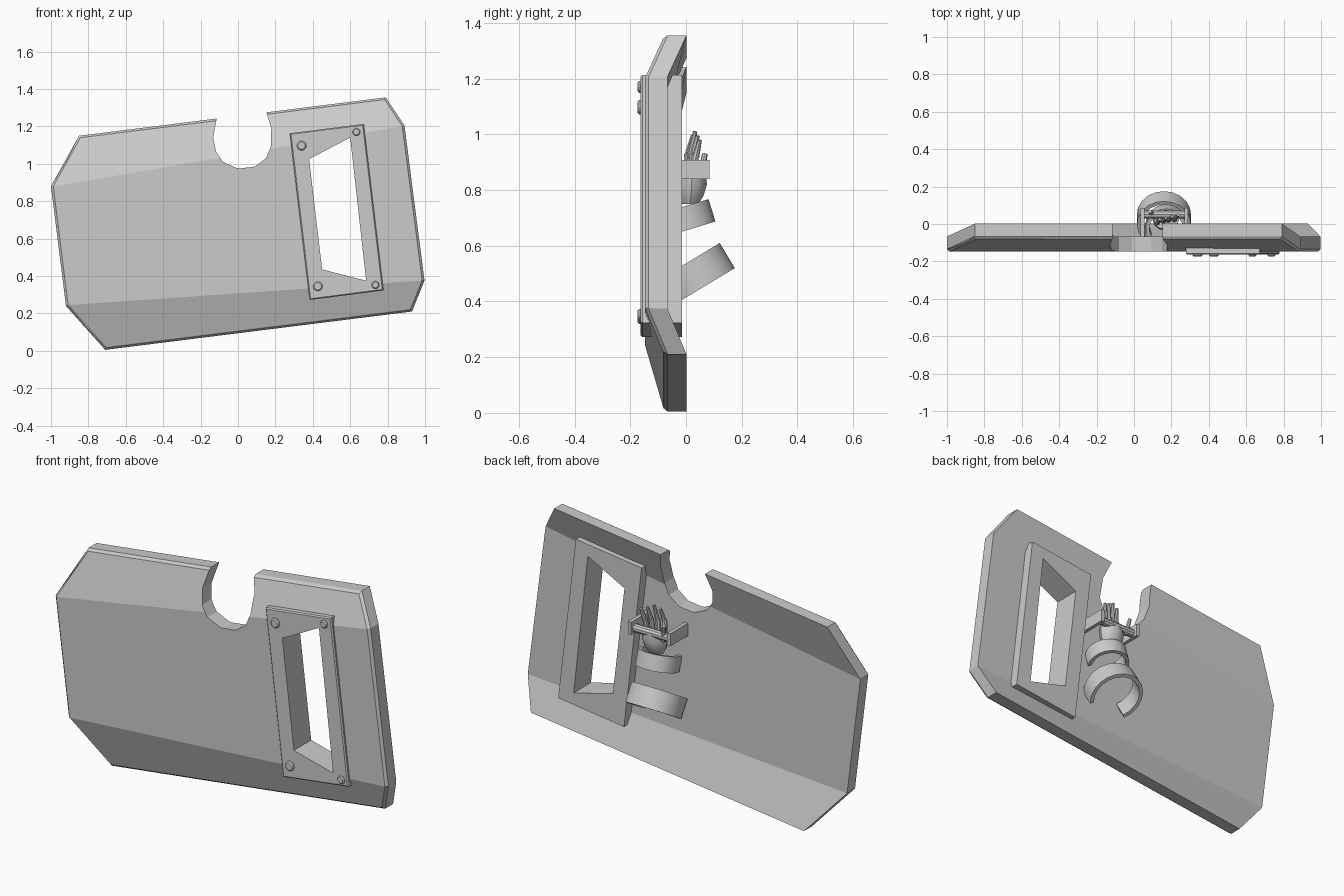
import bpy, bmesh
from math import sin, cos, radians, pi
from mathutils import Vector, Matrix

if "Cube" in bpy.data.objects:
    bpy.data.objects.remove(bpy.data.objects["Cube"])


def finish(name, bm, smooth=False):
    bmesh.ops.recalc_face_normals(bm, faces=bm.faces)
    me = bpy.data.meshes.new(name)
    bm.to_mesh(me)
    bm.free()
    ob = bpy.data.objects.new(name, me)
    bpy.context.collection.objects.link(ob)
    if smooth:
        bpy.ops.object.select_all(action='DESELECT')
        bpy.context.view_layer.objects.active = ob
        ob.select_set(True)
        bpy.ops.object.shade_smooth_by_angle(angle=radians(35))
    return ob


def prism(name, pts, y0, y1, bevel=0):
    """Outline in x,z extruded along y, optional bevel of the front rim."""
    bm = bmesh.new()
    a = [bm.verts.new((x, y0, z)) for x, z in pts]
    b = [bm.verts.new((x, y1, z)) for x, z in pts]
    f = bm.faces.new(a)
    bm.faces.new(b)
    n = len(pts)
    for i in range(n):
        bm.faces.new((a[i], a[(i + 1) % n], b[(i + 1) % n], b[i]))
    if bevel:
        bmesh.ops.bevel(bm, geom=list(f.edges), offset=bevel, segments=1, affect='EDGES')
    return finish(name, bm)


def cut(ob, cutter):
    m = ob.modifiers.new("cut", 'BOOLEAN')
    m.operation, m.solver, m.object = 'DIFFERENCE', 'EXACT', cutter
    bpy.context.view_layer.objects.active = ob
    bpy.ops.object.modifier_apply(modifier=m.name)


def tube(bm, p, q, r1, r2, seg=8):
    p, q = Vector(p), Vector(q)
    rot = (q - p).to_track_quat('Z', 'Y').to_matrix().to_4x4()
    bmesh.ops.create_cone(bm, cap_ends=True, segments=seg, radius1=r1, radius2=r2,
                          depth=(q - p).length, matrix=Matrix.Translation((p + q) / 2) @ rot)


# Shield plate: flat middle with top and bottom bands folded back
rows = [((-0.85, 1.15), (0.79, 1.355), -0.078), ((-1, 0.88), (0.89, 1.205), -0.147),
        ((-0.92, 0.24), (0.997, 0.375), -0.147), ((-0.71, 0.005), (0.93, 0.21), -0.078)]
bm = bmesh.new()
front = [[bm.verts.new((x, y, z)) for x, z in (l, r)] for l, r, y in rows]
back = [[bm.verts.new((x, y + 0.08, z)) for x, z in (l, r)] for l, r, y in rows]
for g in (front, back):
    for i in range(3):
        bm.faces.new((g[i][0], g[i][1], g[i + 1][1], g[i + 1][0]))
loop = [(0, 0), (0, 1), (1, 1), (2, 1), (3, 1), (3, 0), (2, 0), (1, 0)]
rim = []
for (i, j), (k, l) in zip(loop, loop[1:] + loop[:1]):
    bm.faces.new((front[i][j], front[k][l], back[k][l], back[i][j]))
    rim.append(bm.edges.get((front[i][j], front[k][l])))
bmesh.ops.bevel(bm, geom=rim, offset=0.012, segments=1, affect='EDGES')
plate = finish("shield_plate", bm)

# Rounded notch in the top edge
notch = prism("notch_cutter", [(-0.13, 1.5), (-0.115, 1.235), (-0.133, 1.14), (-0.118, 1.065),
                               (-0.08, 1.01), (-0.01, 0.978), (0.01, 0.975), (0.09, 0.985),
                               (0.15, 1.03), (0.175, 1.09), (0.178, 1.19), (0.15, 1.28),
                               (0.15, 1.5)], -0.4, 0.4)
# Viewing window and its frame
opening = [(0.38, 1.025), (0.6, 1.14), (0.685, 0.375), (0.45, 0.435)]
wide = [(0.53 + (x - 0.53) * 1.1, 0.75 + (z - 0.75) * 1.05) for x, z in opening]
slot = prism("slot_cutter", wide, -0.4, 0.4)
window = prism("window_cutter", opening, -0.4, 0.4)
frame = prism("window_frame", [(0.277, 1.163), (0.672, 1.213), (0.778, 0.323), (0.383, 0.272)],
              -0.163, -0.015, 0.006)
cut(plate, notch)
cut(plate, slot)
cut(frame, window)
for c in (notch, slot, window):
    bpy.data.objects.remove(c)

# Frame bolts
for i, (x, z, r) in enumerate([(0.34, 1.097, 0.026), (0.633, 1.17, 0.021),
                               (0.427, 0.345, 0.026), (0.735, 0.352, 0.021)]):
    bm = bmesh.new()
    tube(bm, (x, -0.155, z), (x, -0.168, z), r, r, 12)
    tube(bm, (x, -0.168, z), (x, -0.174, z), r, r * 0.75, 12)
    finish(f"bolt_{i + 1}", bm)


# Forearm straps: open bands tilted about x
def strap(name, center, r, width, tilt, half_angle, t=0.02, n=14):
    bm = bmesh.new()
    mat = Matrix.Translation(center) @ Matrix.Rotation(radians(tilt), 4, 'X')
    rings = []
    for i in range(n + 1):
        a = radians(-half_angle + 2 * half_angle * i / n)
        rings.append([bm.verts.new(mat @ Vector((q * sin(a), q * cos(a), h * width / 2)))
                      for q, h in ((r, -1), (r, 1), (r - t, 1), (r - t, -1))])
    for p, q in zip(rings, rings[1:]):
        for k in range(4):
            bm.faces.new((p[k], p[(k + 1) % 4], q[(k + 1) % 4], q[k]))
    bm.faces.new(rings[0])
    bm.faces.new(rings[-1])
    finish(name, bm, True)


strap("forearm_strap", (0.16, 0.024, 0.49), 0.145, 0.105, 31, 128)
strap("wrist_strap", (0.172, -0.012, 0.695), 0.11, 0.084, 17, 118)

# Handle: two side brackets with a grip bar
for name, x in (("handle_bracket_inner", 0.045), ("handle_bracket_outer", 0.28)):
    prism(name, [(x - 0.01, 0.84), (x + 0.01, 0.84), (x + 0.01, 0.908), (x - 0.01, 0.908)],
          -0.08, 0.085)
bm = bmesh.new()
tube(bm, (0.045, 0.05, 0.865), (0.28, 0.05, 0.865), 0.022, 0.022, 10)
finish("grip_bar", bm, True)

# Palm rest: bowl tapering down to the wrist
bm = bmesh.new()
levels = []
for z, y, rx, ry in ((0.75, 0.015, 0.045, 0.03), (0.78, 0.018, 0.06, 0.045),
                     (0.82, 0.02, 0.07, 0.055), (0.86, 0.022, 0.07, 0.05)):
    levels.append([bm.verts.new((0.17 + rx * cos(k * pi / 6), y + ry * sin(k * pi / 6), z))
                   for k in range(12)])
for p, q in zip(levels, levels[1:]):
    for k in range(12):
        bm.faces.new((p[k], p[(k + 1) % 12], q[(k + 1) % 12], q[k]))
bm.faces.new(levels[0])
bm.faces.new(levels[-1])
finish("palm_rest", bm, True)

# Slim prongs fanning up from the palm
for i in range(4):
    x = 0.115 + 0.033 * i
    bm = bmesh.new()
    tube(bm, (x, 0.02, 0.84), (x + 0.01, 0.005 + 0.01 * i, 0.93), 0.014, 0.013)
    tube(bm, (x + 0.01, 0.005 + 0.01 * i, 0.92), (x + 0.022, 0.025 + 0.008 * i, 1.01 - 0.015 * abs(i - 1)),
         0.013, 0.008)
    finish(f"prong_{i + 1}", bm, True)
bm = bmesh.new()
tube(bm, (0.1, 0.05, 0.84), (0.085, 0.068, 0.93), 0.014, 0.01)
finish("side_prong", bm, True)
